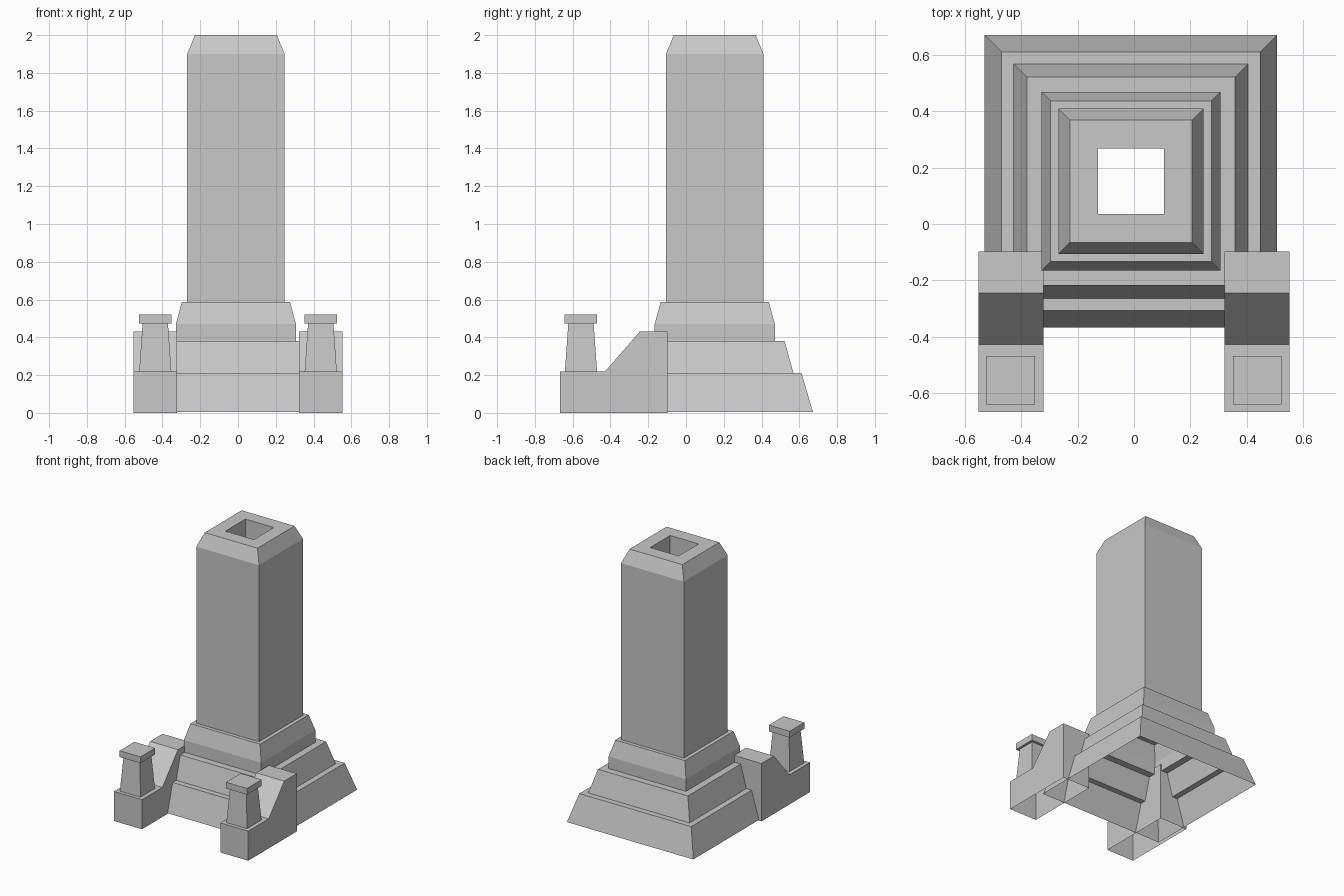
import bpy, bmesh

cube = bpy.data.objects.get("Cube")
if cube:
    bpy.data.objects.remove(cube, do_unlink=True)

stone = bpy.data.materials.new("grey_stone")
stone.use_nodes = True
grey = (0.58, 0.58, 0.58, 1)
stone.diffuse_color = grey
stone.node_tree.nodes["Principled BSDF"].inputs["Base Color"].default_value = grey


def finish(name, bm):
    mesh = bpy.data.meshes.new(name)
    bm.to_mesh(mesh)
    bm.free()
    mesh.materials.append(stone)
    obj = bpy.data.objects.new(name, mesh)
    bpy.context.collection.objects.link(obj)
    return obj


def square_tower(name, cx, cy, profile, capped=False):
    """Sweep a (half width, height) profile around a square, bottom to top."""
    bm = bmesh.new()
    rings = []
    for half, z in profile:
        rings.append([bm.verts.new((cx + sx * half, cy + sy * half, z))
                      for sx, sy in ((-1, -1), (1, -1), (1, 1), (-1, 1))])
    for low, high in zip(rings, rings[1:]):
        for i in range(4):
            j = (i + 1) % 4
            bm.faces.new((low[i], low[j], high[j], high[i]))
    if capped:
        bm.faces.new(rings[-1])
    return finish(name, bm)


# Stepped plinth, open underneath
CX, CY = -0.011, 0.152
square_tower("stepped_plinth", CX, CY, [
    (0.52, 0.005), (0.46, 0.21), (0.417, 0.21), (0.37, 0.38),
    (0.318, 0.38), (0.318, 0.47), (0.286, 0.588), (0.258, 0.588)])

# Tall hollow shaft with bevelled top and square flue
square_tower("hollow_shaft", CX, CY, [
    (0.258, 0.588), (0.258, 1.9), (0.217, 2.0), (0.117, 2.0), (0.117, 0.588)])


# Flanking walls with sloped tops, open underneath
def flank_wall(name, x0, x1):
    profile = [(-0.668, 0), (-0.668, 0.22), (-0.428, 0.22),
               (-0.245, 0.43), (-0.098, 0.43), (-0.098, 0)]
    bm = bmesh.new()
    a = [bm.verts.new((x0, y, z)) for y, z in profile]
    b = [bm.verts.new((x1, y, z)) for y, z in profile]
    for i in range(len(profile) - 1):
        bm.faces.new((a[i], b[i], b[i + 1], a[i + 1]))
    bm.faces.new(a)
    bm.faces.new(b[::-1])
    bmesh.ops.recalc_face_normals(bm, faces=bm.faces)
    return finish(name, bm)


for side, s in (("right", -1), ("left", 1)):
    flank_wall(side + "_flank_wall", *sorted((s * 0.322, s * 0.552)))
    # Tapered post with a flat cap
    square_tower(side + "_post", s * 0.438, -0.556, [
        (0.085, 0.22), (0.067, 0.473), (0.086, 0.473), (0.086, 0.52)], capped=True)
